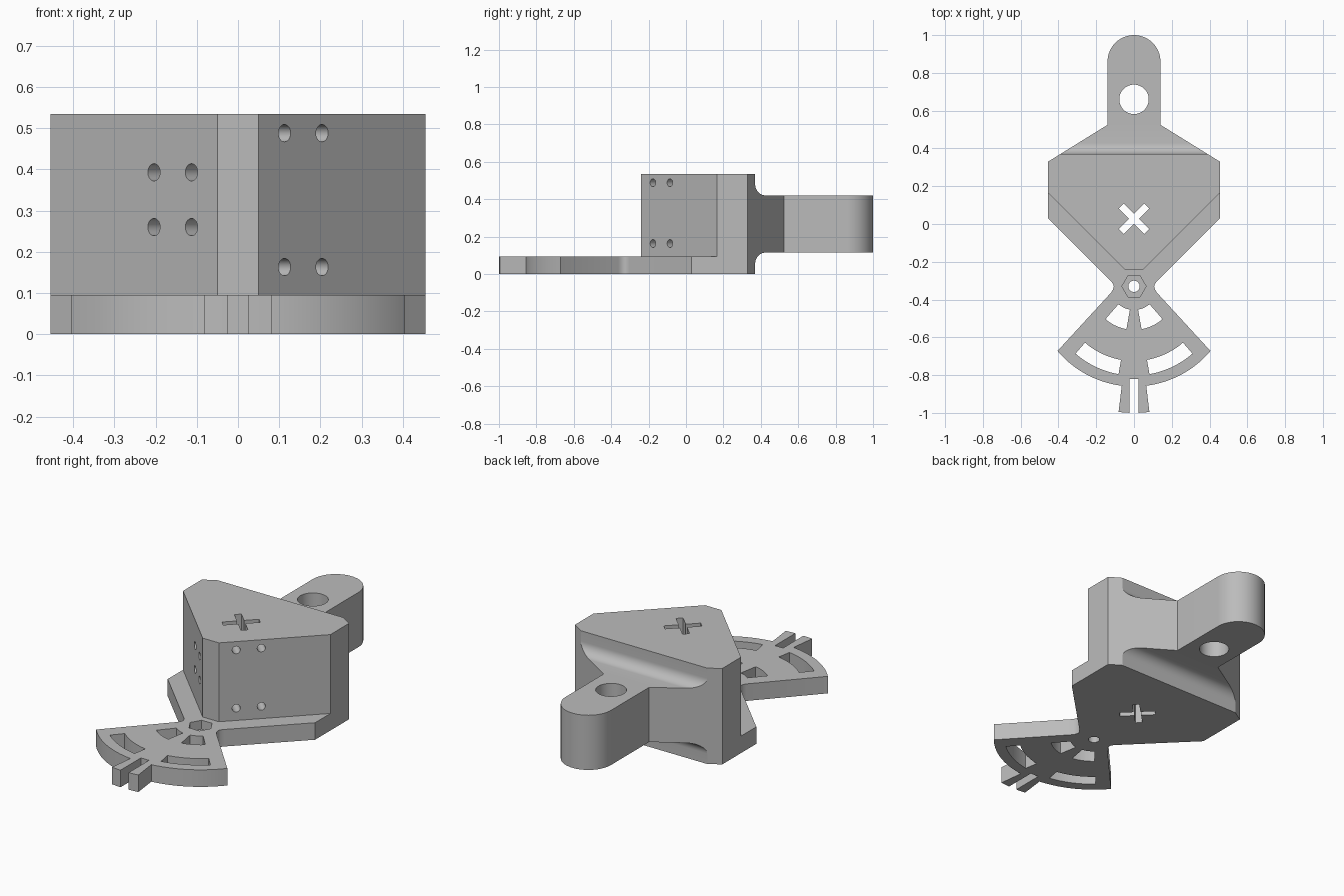
import bpy, bmesh
from math import sin, cos, pi, radians
from mathutils import Matrix, Vector

if "Cube" in bpy.data.objects:
    bpy.data.objects.remove(bpy.data.objects["Cube"])

grey = bpy.data.materials.new("plain grey")
grey.use_nodes = True
grey.diffuse_color = (0.5, 0.5, 0.5, 1)
grey.node_tree.nodes["Principled BSDF"].inputs["Base Color"].default_value = (0.5, 0.5, 0.5, 1)

HEIGHT, PLATE = 0.535, 0.095
PIVOT = Vector((0, -0.33))


def prism(name, points, low, high, matrix=Matrix()):
    """Extrude a closed outline along its local z."""
    bm = bmesh.new()
    face = bm.faces.new([bm.verts.new((p[0], p[1], low)) for p in points])
    up = bmesh.ops.extrude_face_region(bm, geom=[face])["geom"]
    bmesh.ops.translate(bm, vec=(0, 0, high - low),
                        verts=[v for v in up if isinstance(v, bmesh.types.BMVert)])
    bmesh.ops.recalc_face_normals(bm, faces=bm.faces)
    bm.transform(matrix)
    mesh = bpy.data.meshes.new(name)
    bm.to_mesh(mesh)
    bm.free()
    mesh.materials.append(grey)
    obj = bpy.data.objects.new(name, mesh)
    bpy.context.collection.objects.link(obj)
    return obj


def arc(centre, r, start, end, n):
    return [(centre[0] + r * cos(a), centre[1] + r * sin(a))
            for a in (radians(start + (end - start) * i / n) for i in range(n + 1))]


def circle(centre, r, n=40):
    return arc(centre, r, 0, 360 * (n - 1) / n, n - 1)


def sector(r0, r1, a0, a1):
    """Ring segment about the pivot, angles from straight forward."""
    return arc(PIVOT, r0, a0 - 90, a1 - 90, 12) + arc(PIVOT, r1, a1 - 90, a0 - 90, 12)


def rectangle(x0, x1, y0, y1):
    return [(x0, y0), (x1, y0), (x1, y1), (x0, y1)]


def mirrored(half):
    """Close a right-hand outline with its mirror image."""
    return half + [(-x, y) for x, y in reversed(half) if abs(x) > 1e-5]


def combine(target, tool, operation):
    tool.hide_render = True
    mod = target.modifiers.new(operation, "BOOLEAN")
    mod.operation, mod.solver, mod.object = operation, "EXACT", tool
    bpy.context.view_layer.objects.active = target
    bpy.ops.object.modifier_apply(modifier=mod.name)
    bpy.data.objects.remove(tool)


# Block with tapered shoulders and a rounded lug
body = prism("bracket_body", mirrored(
    [(0.05, -0.24), (0.455, 0.165), (0.455, 0.33), (0.14, 0.525)]
    + arc((0, 0.86), 0.14, 0, 90, 20)), 0, HEIGHT)

# Filleted steps that thin the lug above and below
to_side = Matrix(((0, 0, 1, 0), (1, 0, 0, 0), (0, 1, 0, 0), (0, 0, 0, 1)))
step = [(0.37, 0.7)] + arc((0.428, 0.478), 0.058, 180, 270, 12) + [(1.2, 0.42), (1.2, 0.7)]
for profile in (step, [(y, HEIGHT - z) for y, z in step]):
    combine(body, prism("step_cutter", profile, -0.6, 0.6, to_side), "DIFFERENCE")

# Base plate with waist, fan and pointer
plate = prism("base_plate", mirrored(
    arc(PIVOT, 0.67, -88.5, -83, 3) + arc(PIVOT, 0.53, -83, -40.2, 24)
    + [(0.12, -0.362), (0.111, -0.346), (0.107, -0.33), (0.111, -0.316),
       (0.125, -0.30), (0.455, 0.03), (0.455, 0.33)]), 0, PLATE)

cuts = [("pointer_slot", rectangle(-0.025, 0.025, -1.1, -0.82), -1)]
for side in (0, 1):
    for r0, r1 in ((0.125, 0.23), (0.395, 0.472)):
        a0, a1 = (-41, -10) if side else (10, 41)
        cuts.append(("fan_window", sector(r0, r1, a0, a1), -1))
cuts += [("pivot_hole", circle(PIVOT, 0.03), -1),
         ("nut_pocket", circle(PIVOT, 0.064, 6), 0.045)]
for name, outline, low in cuts:
    combine(plate, prism(name, outline, low, 1), "DIFFERENCE")
combine(body, plate, "UNION")

# Cross slot through the block and hole through the lug
for angle in (45, 135):
    turn = Matrix.Translation((0, 0.028, 0)) @ Matrix.Rotation(radians(angle), 4, "Z")
    combine(body, prism("cross_cutter", rectangle(-0.095, 0.095, -0.018, 0.018),
                        -1, 1, turn), "DIFFERENCE")
combine(body, prism("lug_hole", circle((0, 0.66), 0.078, 48), -1, 1), "DIFFERENCE")

# Screw holes square to the slanted front faces
for side, heights in ((1, (0.163, 0.488)), (-1, (0.26, 0.393))):
    for x in (0.113, 0.204):
        for z in heights:
            aim = Vector((side, -1, 0)).to_track_quat("Z", "Y").to_matrix().to_4x4()
            place = Matrix.Translation((side * x, x - 0.29, z)) @ aim
            combine(body, prism("screw_hole", circle((0, 0), 0.021, 28), -0.14, 0.05, place),
                    "DIFFERENCE")

bpy.ops.object.select_all(action="DESELECT")
body.select_set(True)
bpy.context.view_layer.objects.active = body
bpy.ops.object.shade_smooth_by_angle(angle=radians(30))
